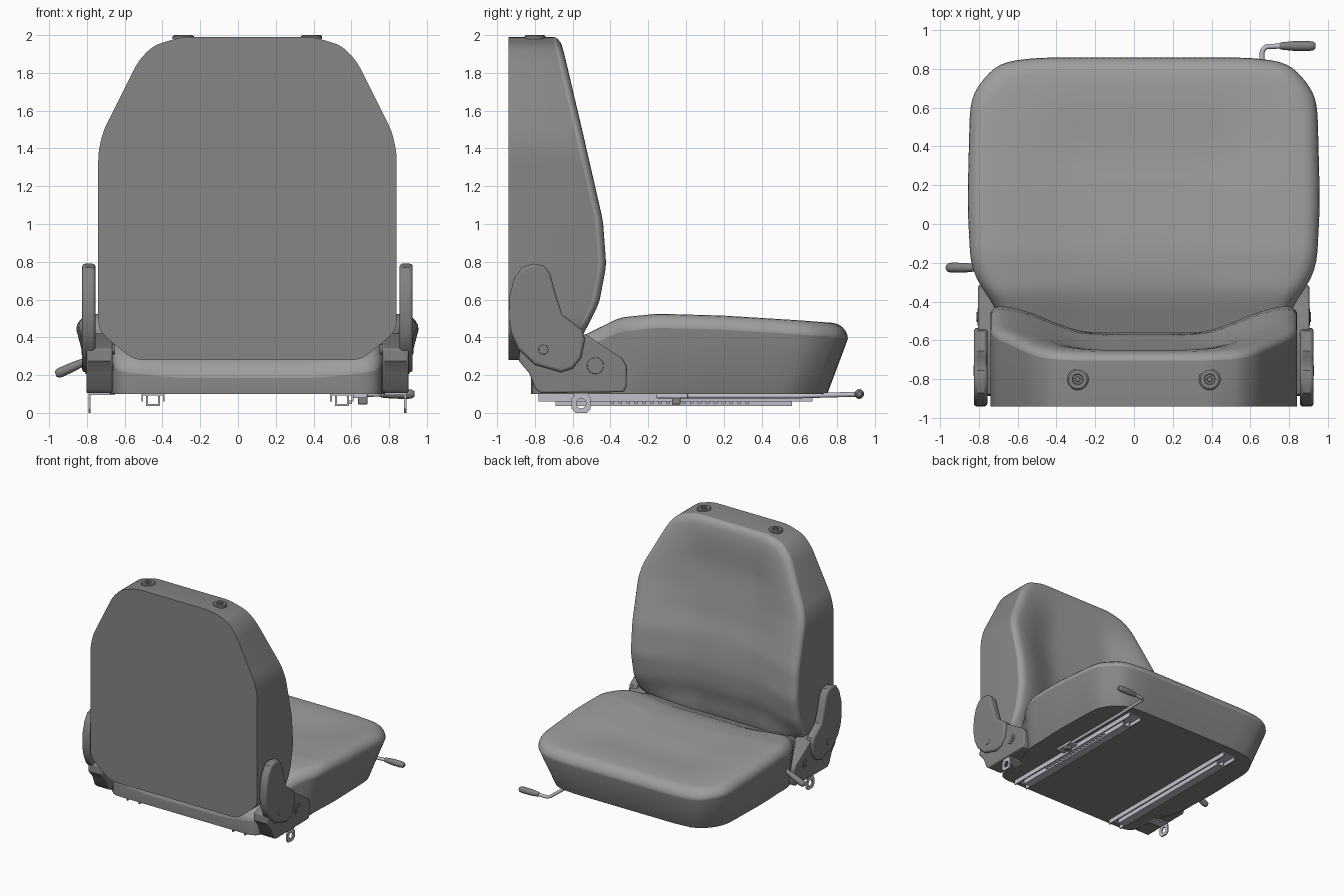
import bpy, bmesh, math
from mathutils import Vector

if "Cube" in bpy.data.objects:
    bpy.data.objects.remove(bpy.data.objects["Cube"])

CX = 0.05  # symmetry plane of the chair


def material(name, c):
    m = bpy.data.materials.new(name)
    m.diffuse_color = (*c, 1)
    m.use_nodes = True
    m.node_tree.nodes["Principled BSDF"].inputs["Base Color"].default_value = m.diffuse_color
    return m


SHELL = material("dark_vinyl", (0.24, 0.24, 0.24))
CUSHION = material("cushion_vinyl", (0.34, 0.34, 0.34))
PLASTIC = material("dark_plastic", (0.22, 0.22, 0.22))
METAL = material("steel", (0.52, 0.53, 0.59))


def finish(name, bm, bevel=0, angle=35, mats=(PLASTIC,)):
    bmesh.ops.recalc_face_normals(bm, faces=bm.faces)
    me = bpy.data.meshes.new(name)
    for m in mats:
        me.materials.append(m)
    bm.to_mesh(me)
    bm.free()
    me.shade_smooth()
    me.set_sharp_from_angle(angle=math.radians(angle))
    ob = bpy.data.objects.new(name, me)
    bpy.context.collection.objects.link(ob)
    if bevel:
        m = ob.modifiers.new("bevel", "BEVEL")
        m.width, m.segments, m.limit_method = bevel, 3, "ANGLE"
        m.angle_limit = math.radians(50)
    return ob


def loft(name, rings, cyclic=False, bevel=0, mats=(PLASTIC,)):
    # first cap and first band take mats[0], the rest mats[-1]
    bm = bmesh.new()
    vs = [[bm.verts.new(p) for p in r] for r in rings]
    pairs = list(zip(vs, vs[1:])) + ([(vs[-1], vs[0])] if cyclic else [])
    for k, (a, b) in enumerate(pairs):
        for i in range(len(a)):
            j = (i + 1) % len(a)
            bm.faces.new((a[i], a[j], b[j], b[i])).material_index = 0 if k == 0 else len(mats) - 1
    if not cyclic:
        bm.faces.new(vs[0])
        bm.faces.new(vs[-1]).material_index = len(mats) - 1
    return finish(name, bm, bevel, 35, mats)


def extrude(name, pts, axis, a, b, bevel=0, mat=PLASTIC):
    place = (lambda p, t: (t, p[0], p[1])) if axis == "x" else (lambda p, t: (p[0], t, p[1]))
    return loft(name, [[place(p, t) for p in pts] for t in (a, b)], bevel=bevel, mats=(mat,))


def box(name, x0, x1, y0, y1, z0, z1, bevel=0, mat=METAL):
    return extrude(name, [(y0, z0), (y1, z0), (y1, z1), (y0, z1)], "x", x0, x1, bevel, mat)


def circle(c, r, n=24):
    return [(c[0] + r * math.cos(2 * math.pi * i / n), c[1] + r * math.sin(2 * math.pi * i / n)) for i in range(n)]


def tube(name, pts, r, radii=None, mat=METAL):
    cu = bpy.data.curves.new(name, "CURVE")
    cu.dimensions, cu.bevel_depth, cu.bevel_resolution, cu.use_fill_caps = "3D", r, 4, True
    sp = cu.splines.new("POLY")
    sp.points.add(len(pts) - 1)
    for i, p in enumerate(pts):
        sp.points[i].co = (*p, 1)
        sp.points[i].radius = radii[i] if radii else 1
    tmp = bpy.data.objects.new(name + "_path", cu)
    bpy.context.collection.objects.link(tmp)
    bpy.context.view_layer.update()
    bm = bmesh.new()
    bm.from_mesh(bpy.data.meshes.new_from_object(tmp.evaluated_get(bpy.context.evaluated_depsgraph_get())))
    bpy.data.objects.remove(tmp)
    return finish(name, bm, 0, 50, (mat,))


def table(pts, t, w=0.03):
    # piecewise-linear lookup, averaged over a small window
    def f(t):
        t = min(max(t, pts[0][0]), pts[-1][0])
        for (a, u), (b, v) in zip(pts, pts[1:]):
            if t <= b:
                return u + (v - u) * (t - a) / (b - a)
    return sum(f(t + k * w) for k in (-1, -0.5, 0, 0.5, 1)) / 5


def smoothstep(a, b, t):
    t = min(max((t - a) / (b - a), 0), 1)
    return t * t * (3 - 2 * t)


def outline(half, r, step=0.03):
    # mirror a half outline, round its corners, subdivide the long edges
    pts = [Vector(p) for p in half] + [Vector((-x, y)) for x, y in reversed(half)]
    rnd, n = [], len(pts)
    for i, p in enumerate(pts):
        a, b = pts[i - 1] - p, pts[(i + 1) % n] - p
        a = p + a.normalized() * min(r, a.length * 0.45)
        b = p + b.normalized() * min(r, b.length * 0.45)
        rnd += [a * (1 - t) ** 2 + p * 2 * t * (1 - t) + b * t * t for t in (0, 0.25, 0.5, 0.75, 1)]
    out = []
    for i, p in enumerate(rnd):
        q = rnd[(i + 1) % len(rnd)]
        k = max(1, round((q - p).length / step))
        out += [p.lerp(q, j / k) for j in range(k)]
    return out


ROUND = [(1 - math.cos(t * math.pi / 10), 1 - math.sin(t * math.pi / 10)) for t in range(6)]
INNER = [0.84, 0.77, 0.7, 0.63, 0.56, 0.48, 0.4, 0.3, 0.2, 0.1, 0.02]

# Backrest: flat back, side wall following the profile, dished front
back_out = outline([(0.60, 0.28), (0.75, 0.40), (0.79, 0.45), (0.79, 1.38), (0.765, 1.49), (0.58, 1.86), (0.50, 1.945), (0.35, 1.99)], 0.05)
edge_y = [(0.28, -0.62), (0.41, -0.545), (0.58, -0.46), (0.78, -0.422), (1.02, -0.44), (1.5, -0.55), (1.95, -0.655), (1.99, -0.665)]
dish_y = [(0.28, 0.05), (0.5, 0.12), (0.8, 0.135), (1.2, 0.125), (1.6, 0.08), (1.85, 0.015), (1.99, 0)]
width = [(0.28, 0.6), (0.48, 0.79), (1.41, 0.79), (1.87, 0.58), (1.99, 0.4)]


def back_ring(s, drop):
    ring = []
    for p in back_out:
        x, z = p.x * s, 1.15 + (p.y - 1.15) * s
        d = table(dish_y, z) * (1 - smoothstep(0.32, 0.94, abs(x) / table(width, z)))
        ring.append((CX + x, table(edge_y, z) - d - drop, z))
    return ring


rings = [[(CX + p.x, -0.94, p.y) for p in back_out]]
rings += [back_ring(1 - 0.07 * c, 0.04 * d) for c, d in ROUND] + [back_ring(s, 0) for s in [0.885] + INNER]
loft("backrest", rings, mats=(SHELL, CUSHION))

# Seat cushion: tapered skirt, rounded rim, slightly dished top
seat_out = outline([(0.70, -0.82), (0.74, -0.47), (0.89, -0.24), (0.908, 0.1), (0.895, 0.62), (0.85, 0.72), (0.745, 0.83), (0.56, 0.857)], 0.1)
top_z = [(-0.82, 0.29), (-0.53, 0.42), (-0.35, 0.505), (-0.15, 0.525), (0.2, 0.515), (0.6, 0.49), (0.8, 0.475), (0.86, 0.465)]


def seat_ring(s, drop):
    ring = []
    for p in seat_out:
        x, y = p.x * s, p.y * s
        d = 0.035 * (1 - smoothstep(0.3, 0.75, abs(x))) * (1 - smoothstep(0.3, 0.75, y))
        ring.append((CX + x, y, table(top_z, y) - d - drop))
    return ring


rings = [[(CX + p.x * (1 - 0.1 * smoothstep(-0.6, -0.1, p.y)), -0.82 + (p.y + 0.82) * 0.935, 0.10) for p in seat_out]]
rings += [seat_ring(1 - 0.09 * c * (1 if c else 0), 0.075 * d) for c, d in ROUND] + [seat_ring(s, 0) for s in INNER]
loft("seat_cushion", rings, mats=(SHELL, CUSHION))

# Mirrored side hardware
arm = [(-0.94, 0.50), (-0.935, 0.62), (-0.91, 0.71), (-0.87, 0.77), (-0.81, 0.79), (-0.755, 0.78), (-0.72, 0.74),
       (-0.69, 0.63), (-0.655, 0.52), (-0.55, 0.44), (-0.535, 0.39), (-0.555, 0.29), (-0.60, 0.235), (-0.66, 0.215),
       (-0.80, 0.255), (-0.89, 0.34), (-0.925, 0.42)]
bracket = [(-0.80, 0.13), (-0.77, 0.105), (-0.33, 0.11), (-0.315, 0.14), (-0.315, 0.25), (-0.34, 0.29), (-0.53, 0.415),
           (-0.62, 0.42), (-0.88, 0.34), (-0.885, 0.275), (-0.83, 0.21)]


def octagon(c, r, n=24):
    out = []
    for i in range(n):
        u, v = math.cos(2 * math.pi * i / n), math.sin(2 * math.pi * i / n)
        k = r / max(abs(u), abs(v), (abs(u) + abs(v)) / 1.6)
        out.append((c[0] + u * k, c[1] + v * k))
    return out


for side, s in (("left", -1), ("right", 1)):
    X = lambda o: CX + s * o
    extrude(side + "_recliner_arm", arm, "x", X(0.805), X(0.875), 0.016)
    extrude(side + "_seat_bracket", bracket, "x", X(0.715), X(0.853), 0.01)
    extrude(side + "_arm_pivot", circle((-0.755, 0.335), 0.026), "x", X(0.70), X(0.878), 0.003)
    extrude(side + "_bolt_washer", circle((-0.48, 0.25), 0.044), "x", X(0.84), X(0.857), 0.003)
    extrude(side + "_bolt_head", circle((-0.48, 0.25), 0.026, 6), "x", X(0.84), X(0.862))
    # Belt anchor with eye
    c = (-0.555, 0.05)
    sec = [(octagon(c, 0.05), 0.83), (octagon(c, 0.05), 0.842), (circle(c, 0.026), 0.842), (circle(c, 0.026), 0.83)]
    loft(side + "_belt_anchor", [[(X(o), y, z) for y, z in r] for r, o in sec], cyclic=True, mats=(METAL,))
    box(side + "_anchor_strap", X(0.70), X(0.842), -0.595, -0.515, 0.094, 0.106)
    # Slide rails
    rx = X(0.5)
    U = lambda w, z0, z1, t: [(rx - w, z0), (rx - w, z1), (rx + w, z1), (rx + w, z0),
                              (rx + w - t, z0), (rx + w - t, z1 - t * math.copysign(1, z1 - z0)),
                              (rx - w + t, z1 - t * math.copysign(1, z1 - z0)), (rx - w + t, z0)]
    extrude(side + "_upper_rail", U(0.062, 0.06, 0.102, 0.01), "y", -0.78, 0.67, mat=METAL)
    extrude(side + "_lower_rail", U(0.037, 0.09, 0.036, 0.01), "y", -0.69, 0.56, mat=METAL)
    # Headrest sockets
    prof = [(0.056, 1.98), (0.056, 1.994), (0.048, 2.0), (0.028, 2.0), (0.025, 1.993), (0.014, 1.993), (0.012, 1.998)]
    loft(side + "_headrest_socket", [[(x, y, z) for x, y in circle((X(0.34), -0.80), r)] for r, z in prof])

# Locking teeth and latch on the right rail
for i in range(18):
    y = -0.40 + i * 0.042
    box("rail_tooth", 0.58, 0.604, y, y + 0.02, 0.048, 0.066)
box("latch_plate", 0.60, 0.685, -0.16, 0.01, 0.078, 0.10, 0.004)
box("latch_hook", 0.635, 0.685, -0.075, -0.03, 0.045, 0.08, 0.004, PLASTIC)

# Slide adjuster lever
GRIP = [0.6, 0.75, 0.95, 1, 0.85, 0.5]
bend = [(0.695 - 0.035 * math.cos(a), 0.88 + 0.035 * math.sin(a), 0.098) for a in [k * math.pi / 10 for k in range(6)]]
tube("slide_lever_rod", [(0.66, -0.15, 0.09), (0.66, 0.6, 0.09)] + bend + [(0.80, 0.917, 0.1)], 0.013)
tube("slide_lever_grip", [(x, 0.917, 0.1) for x in (0.75, 0.765, 0.82, 0.90, 0.925, 0.935)], 0.026, GRIP, PLASTIC)

# Recliner handle on the left side
tube("recliner_rod", [(-0.72, -0.42, 0.30), (-0.765, -0.29, 0.29), (-0.80, -0.225, 0.277), (-0.86, -0.225, 0.25)], 0.014)
tube("recliner_grip", [(x, -0.225, 0.277 + (x + 0.8) * 0.45) for x in (-0.80, -0.82, -0.87, -0.94, -0.957, -0.965)], 0.026, GRIP, PLASTIC)
